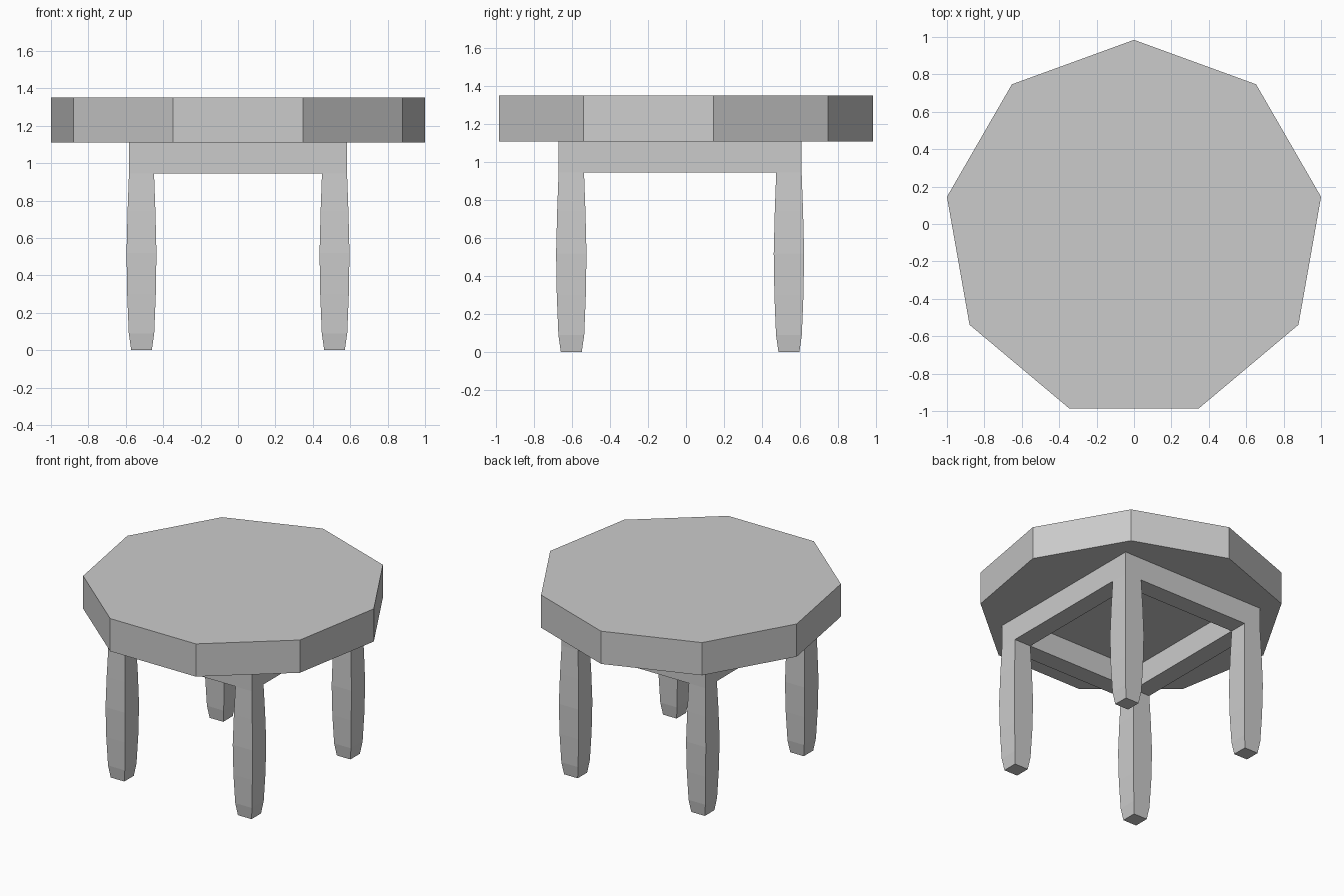
import bpy, bmesh, math
from mathutils import Vector

if "Cube" in bpy.data.objects:
    bpy.data.objects.remove(bpy.data.objects["Cube"])

CY = -0.031  # shared centre of top and frame


def finish(name, bm):
    bmesh.ops.recalc_face_normals(bm, faces=bm.faces)
    mesh = bpy.data.meshes.new(name)
    bm.to_mesh(mesh)
    bm.free()
    obj = bpy.data.objects.new(name, mesh)
    bpy.context.collection.objects.link(obj)
    return obj


# Nine-sided table top
bm = bmesh.new()
R = 1 / math.cos(math.radians(10))
ring = [bm.verts.new((R * math.cos(a), CY + R * math.sin(a), 1.11))
        for a in (math.pi / 2 + i * math.tau / 9 for i in range(9))]
bm.faces.new(ring)
ret = bmesh.ops.extrude_face_region(bm, geom=bm.faces[:], use_keep_orig=True)
bmesh.ops.translate(bm, vec=(0, 0, 0.24),
                    verts=[g for g in ret["geom"] if isinstance(g, bmesh.types.BMVert)])
finish("table_top", bm)

# Apron: square ring of cells, extruded downwards
LX, LY, H = 0.516, 0.573, 0.067   # leg centres and top half width
xs = [-LX - H, -LX + H, LX - H, LX + H]
ys = [CY + s for s in (-LY - H, -LY + H, LY - H, LY + H)]
bm = bmesh.new()
grid = [[bm.verts.new((x, y, 1.11)) for y in ys] for x in xs]
for i in range(3):
    for j in range(3):
        if (i, j) != (1, 1):
            bm.faces.new((grid[i][j], grid[i + 1][j], grid[i + 1][j + 1], grid[i][j + 1]))
ret = bmesh.ops.extrude_face_region(bm, geom=bm.faces[:])
bmesh.ops.translate(bm, vec=(0, 0, -0.165),
                    verts=[g for g in ret["geom"] if isinstance(g, bmesh.types.BMVert)])

# Legs: corner cells extruded down through a bulging profile (z, half width)
low = [g for g in ret["geom"] if isinstance(g, bmesh.types.BMFace)]
corners = [f for f in low
           if abs(f.calc_center_median().x) > 0.4 and abs(f.calc_center_median().y - CY) > 0.4]
for z, half in [(0.74, 0.0745), (0.52, 0.08), (0.3, 0.0765), (0.09, 0.068), (0, 0.055)]:
    corners = bmesh.ops.extrude_discrete_faces(bm, faces=corners)["faces"]
    for f in corners:
        c = f.calc_center_median()
        for v in f.verts:
            v.co = Vector((c.x + math.copysign(half, v.co.x - c.x),
                           c.y + math.copysign(half, v.co.y - c.y), z))
finish("apron_and_legs", bm)
